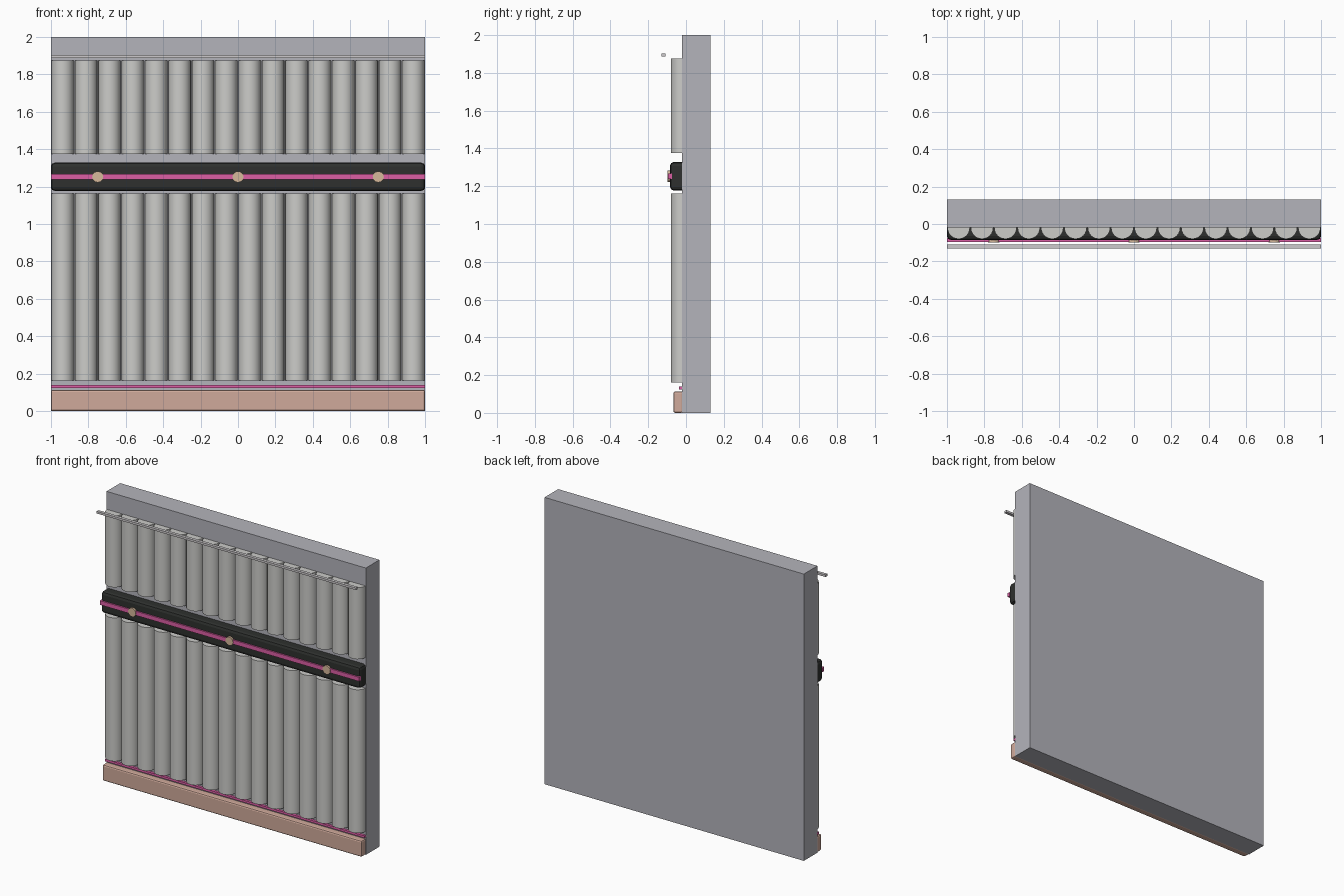
import bpy, math

if "Cube" in bpy.data.objects:
    bpy.data.objects.remove(bpy.data.objects["Cube"])

def lin(c):
    c /= 255
    return c / 12.92 if c <= 0.04045 else ((c + 0.055) / 1.055) ** 2.4

def material(name, r, g, b):
    m = bpy.data.materials.new(name)
    m.diffuse_color = (lin(r), lin(g), lin(b), 1)
    m.use_nodes = True
    m.node_tree.nodes["Principled BSDF"].inputs["Base Color"].default_value = m.diffuse_color
    return m

WALL = material("wall grey", 180, 180, 187)
PANEL = material("warm light grey", 204, 204, 201)
BLACK = material("rail black", 46, 48, 46)
PINK = material("neon pink", 220, 95, 165)
PEACH = material("baseboard peach", 208, 170, 155)
TAN = material("stud tan", 214, 184, 155)
ROD = material("rod pale grey", 205, 202, 204)

def box(name, lo, hi, mat, bevel=0, segments=2):
    bpy.ops.mesh.primitive_cube_add(size=1, location=[(a + b) / 2 for a, b in zip(lo, hi)])
    o = bpy.context.object
    o.name = name
    o.scale = [b - a for a, b in zip(lo, hi)]
    bpy.ops.object.transform_apply(location=False, rotation=False, scale=True)
    o.data.materials.append(mat)
    if bevel:
        m = o.modifiers.new("bevel", 'BEVEL')
        m.width, m.segments = bevel, segments
    return o

def cylinder(name, radius, depth, loc, mat, sides, rot=(0, 0, 0)):
    bpy.ops.mesh.primitive_cylinder_add(vertices=sides, radius=radius, depth=depth,
                                        location=loc, rotation=rot)
    o = bpy.context.object
    o.name = name
    o.data.materials.append(mat)
    bpy.ops.object.shade_smooth_by_angle(angle=math.radians(40))
    return o

# Wall slab
box("wall", (-1, -0.02, 0), (1, 0.13, 2), WALL)

# Two rows of half-sunk padded ribs
for i in range(16):
    x = -0.9375 + i * 0.125
    cylinder("lower_rib", 0.06, 1.0, (x, -0.02, 0.662), PANEL, 24)
    cylinder("upper_rib", 0.06, 0.5, (x, -0.02, 1.625), PANEL, 24)

# Middle rail with light strip and studs
box("rail", (-1, -0.085, 1.177), (1, 0.0, 1.328), BLACK, 0.02)
box("rail_light_strip", (-1, -0.095, 1.238), (1, -0.075, 1.267), PINK)
for x in (-0.75, 0, 0.75):
    cylinder("rail_stud", 0.03, 0.02, (x, -0.088, 1.252), TAN, 12, (math.pi / 2, 0, 0))

# Baseboard and its light strip
box("baseboard", (-1, -0.067, 0), (1, -0.015, 0.113), PEACH, 0.01)
box("floor_light_strip", (-1, -0.037, 0.124), (1, -0.015, 0.139), PINK)

# Thin rod in front of the top edge
box("top_rod", (-1, -0.13, 1.888), (1, -0.109, 1.903), ROD)
